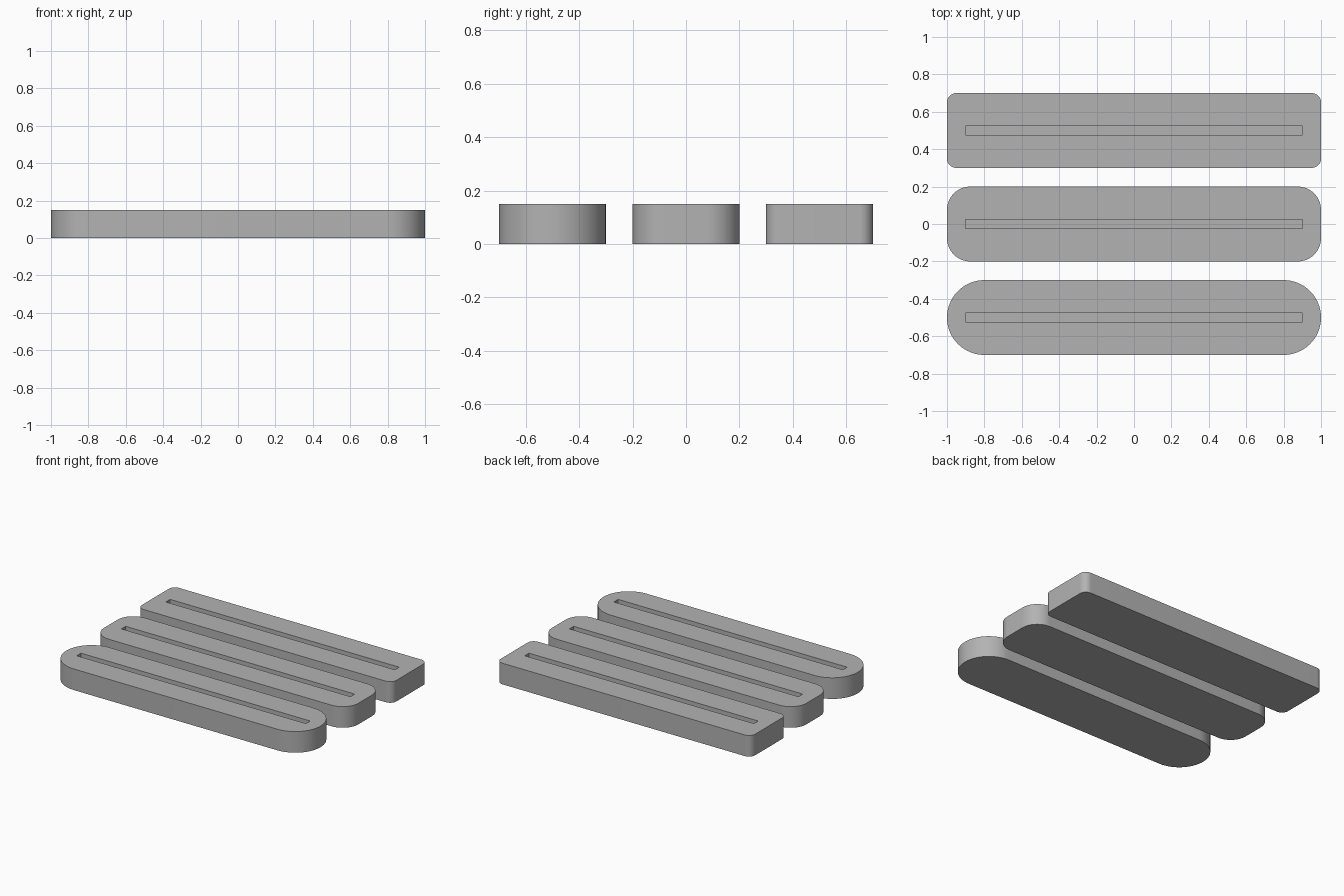
import bpy
import bmesh
import math

cube = bpy.data.objects.get("Cube")
if cube:
    bpy.data.objects.remove(cube, do_unlink=True)

LENGTH, WIDTH, HEIGHT = 2.0, 0.4, 0.15
SLOT_LENGTH, SLOT_WIDTH, SLOT_DEPTH = 1.8, 0.048, 0.05

grey = bpy.data.materials.new("plain grey")
grey.use_nodes = True
colour = (0.45, 0.45, 0.45, 1.0)
grey.diffuse_color = colour
grey.node_tree.nodes["Principled BSDF"].inputs["Base Color"].default_value = colour


def block(name, size, centre, radius=0.0):
    """Box whose upright edges are rounded to the given radius."""
    bm = bmesh.new()
    bmesh.ops.create_cube(bm, size=1.0)
    bmesh.ops.scale(bm, vec=size, verts=bm.verts)
    if radius:
        upright = [e for e in bm.edges
                   if abs(e.verts[0].co.z - e.verts[1].co.z) > size[2] / 2]
        bmesh.ops.bevel(bm, geom=upright, offset=radius, offset_type='OFFSET',
                        segments=16, profile=0.5, affect='EDGES')
        bmesh.ops.remove_doubles(bm, verts=bm.verts, dist=0.0001)
    mesh = bpy.data.meshes.new(name)
    bm.to_mesh(mesh)
    bm.free()
    mesh.materials.append(grey)
    obj = bpy.data.objects.new(name, mesh)
    obj.location = centre
    bpy.context.collection.objects.link(obj)
    return obj


def slotted_bar(name, y, radius):
    """Round-cornered bar with a blind slot cut into its top."""
    bar = block(name, (LENGTH, WIDTH, HEIGHT), (0, y, HEIGHT / 2), radius)
    cutter = block(name + "_slot_cutter", (SLOT_LENGTH, SLOT_WIDTH, SLOT_DEPTH * 2),
                   (0, y, HEIGHT))
    cutter.hide_render = True
    cut = bar.modifiers.new("slot", 'BOOLEAN')
    cut.operation = 'DIFFERENCE'
    cut.solver = 'EXACT'
    cut.object = cutter

    # Apply the cut, then discard the cutter
    bpy.ops.object.select_all(action='DESELECT')
    bar.select_set(True)
    bpy.context.view_layer.objects.active = bar
    bpy.ops.object.modifier_apply(modifier=cut.name)
    bpy.data.objects.remove(cutter, do_unlink=True)
    bpy.ops.object.shade_smooth_by_angle(angle=math.radians(30))


# Three bars, from fully round ends to slightly rounded corners
slotted_bar("front_round_bar", -0.5, WIDTH / 2)
slotted_bar("middle_rounded_bar", 0.0, 0.125)
slotted_bar("back_square_bar", 0.5, 0.05)
